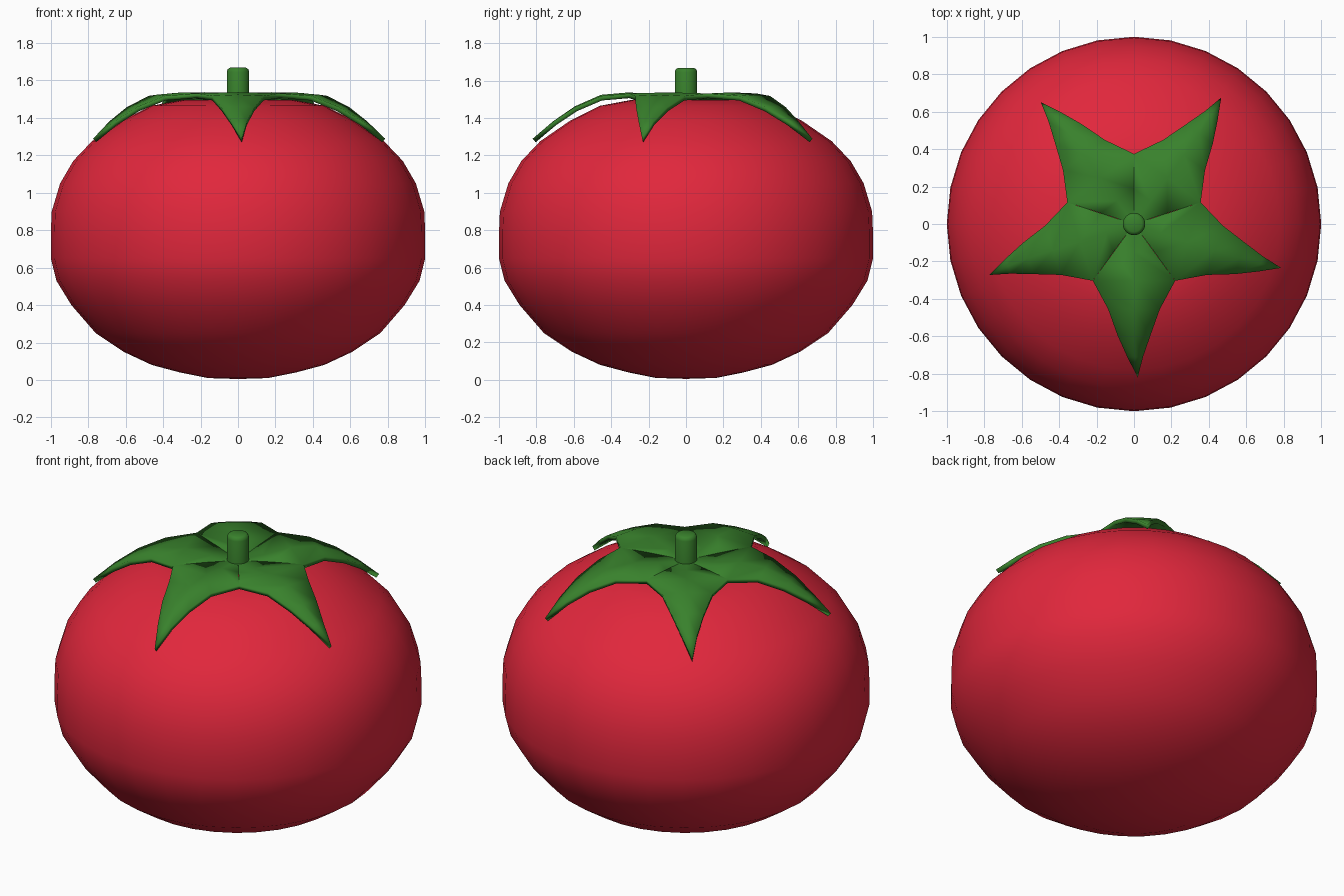
import bpy, bmesh, math

if "Cube" in bpy.data.objects:
    bpy.data.objects.remove(bpy.data.objects["Cube"])


def material(name, color):
    m = bpy.data.materials.new(name)
    m.diffuse_color = color
    m.use_nodes = True
    m.node_tree.nodes["Principled BSDF"].inputs["Base Color"].default_value = m.diffuse_color
    return m


def finish(bm, name, mat, angle=180):
    bmesh.ops.remove_doubles(bm, verts=bm.verts, dist=0.0005)
    bmesh.ops.recalc_face_normals(bm, faces=bm.faces)
    me = bpy.data.meshes.new(name)
    bm.to_mesh(me)
    bm.free()
    ob = bpy.data.objects.new(name, me)
    bpy.context.collection.objects.link(ob)
    me.materials.append(mat)
    bpy.ops.object.select_all(action='DESELECT')
    ob.select_set(True)
    bpy.context.view_layer.objects.active = ob
    bpy.ops.object.shade_smooth_by_angle(angle=math.radians(angle))
    return ob


def lathe(name, profile, sides, mat, angle=180):
    bm = bmesh.new()
    vs = [bm.verts.new((r, 0, z)) for r, z in profile]
    es = [bm.edges.new(p) for p in zip(vs, vs[1:])]
    bmesh.ops.spin(bm, geom=vs + es, cent=(0, 0, 0), axis=(0, 0, 1),
                   angle=2 * math.pi, steps=sides)
    return finish(bm, name, mat, angle)


red = material("red_skin", (0.75, 0.02, 0.045, 1))
green = material("green_leaf", (0.04, 0.22, 0.025, 1))

# Fruit: squashed round body with a shallow dimple under the leaves
lathe("fruit", [(0, 0.005), (0.16, 0.01), (0.31, 0.04), (0.46, 0.08), (0.61, 0.15),
                (0.76, 0.25), (0.89, 0.40), (0.97, 0.53), (1, 0.65), (1, 0.78),
                (0.995, 0.90), (0.95, 1.05), (0.88, 1.17), (0.78, 1.275),
                (0.62, 1.385), (0.46, 1.465), (0.30, 1.495), (0.16, 1.485),
                (0, 1.46)], 32, red)

# Leaf crown: five pointed sepals, draped by radius
DROP = [(0, 1.505), (0.15, 1.515), (0.3, 1.537), (0.45, 1.525), (0.52, 1.505),
        (0.65, 1.43), (0.77, 1.335), (0.83, 1.28)]


def height(r):
    for (a, za), (b, zb) in zip(DROP, DROP[1:]):
        if r <= b:
            return za + (zb - za) * (r - a) / (b - a)
    return DROP[-1][1]


# rows: distance along the sepal, half width, sideways curl of the tip
ROWS = [(0, 0, 0), (0.152, 0.11, 0), (0.303, 0.22, 0), (0.455, 0.138, 0),
        (0.595, 0.088, 0), (0.71, 0.042, 0.006), (0.82, 0.0, 0.02)]
bm = bmesh.new()
for k in range(5):
    a = math.radians(54 + 72 * k)
    grid = []
    for along, half, curl in ROWS:
        row = []
        for s in (-1, 0, 1):
            p = s * half + curl
            x = along * math.cos(a) - p * math.sin(a)
            y = along * math.sin(a) + p * math.cos(a)
            row.append(bm.verts.new((x, y, height(math.hypot(x, y)))))
        grid.append(row)
    for lo, hi in zip(grid, grid[1:]):
        for i in (0, 1):
            bm.faces.new((lo[i], hi[i], hi[i + 1], lo[i + 1]))
bmesh.ops.remove_doubles(bm, verts=bm.verts, dist=0.0005)
bmesh.ops.recalc_face_normals(bm, faces=bm.faces)
if sum(f.normal.z for f in bm.faces) < 0:
    bmesh.ops.reverse_faces(bm, faces=bm.faces)
crown = finish(bm, "leaf_crown", green, 50)
if crown.data.polygons[0].normal.z < 0:
    crown.data.flip_normals()
solid = crown.modifiers.new("thickness", 'SOLIDIFY')
solid.thickness = 0.025
solid.offset = -1

# Stem: short peg with a rounded rim
lathe("stem", [(0, 1.47), (0.06, 1.47), (0.06, 1.645), (0.055, 1.66),
               (0.042, 1.668), (0, 1.668)], 24, green, 40)
